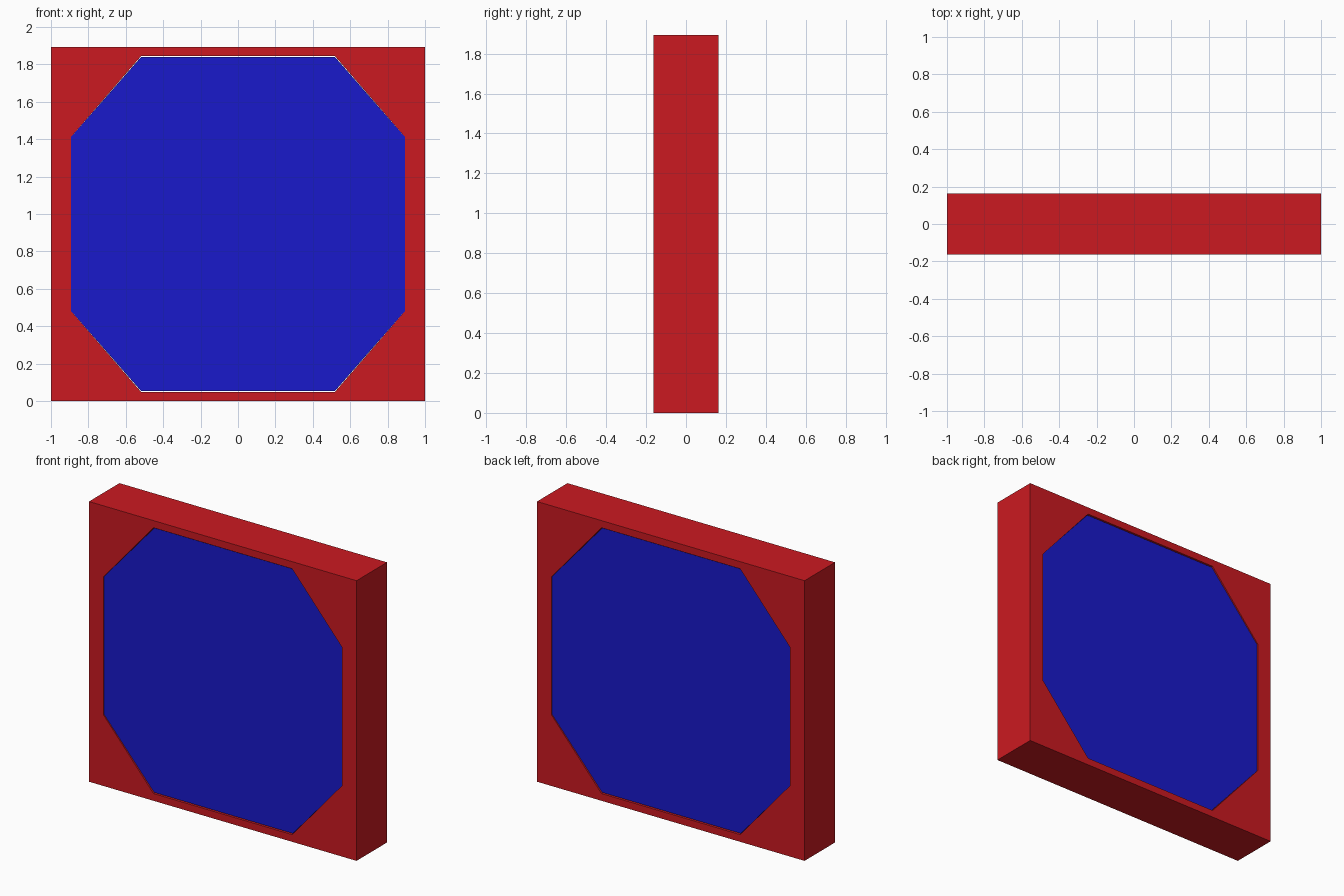
import bpy

if "Cube" in bpy.data.objects:
    bpy.data.objects.remove(bpy.data.objects["Cube"])

H = 1.893          # overall height
CZ = H / 2


def material(name, color):
    m = bpy.data.materials.new(name)
    m.diffuse_color = color
    m.use_nodes = True
    m.node_tree.nodes["Principled BSDF"].inputs["Base Color"].default_value = m.diffuse_color
    return m


def prism(name, profile, half_depth, mat=None):
    """Extrude an x/z outline along y, centred on y = 0."""
    n = len(profile)
    verts = [(x, y, z) for y in (-half_depth, half_depth) for x, z in profile]
    faces = [list(range(n)), list(range(2 * n - 1, n - 1, -1))]
    faces += [[i, i + n, (i + 1) % n + n, (i + 1) % n] for i in range(n)]
    mesh = bpy.data.meshes.new(name)
    mesh.from_pydata(verts, [], faces)
    obj = bpy.data.objects.new(name, mesh)
    bpy.context.collection.objects.link(obj)
    if mat:
        mesh.materials.append(mat)
    return obj


def octagon(hx, hz, cx=0.518, cz=0.465):
    """Rectangle with four cut corners, counter-clockwise seen from the front."""
    return [(x, CZ + z) for x, z in (
        (cx, -hz), (hx, -cz), (hx, cz), (cx, hz),
        (-cx, hz), (-hx, cz), (-hx, -cz), (-cx, -hz))]


red = material("red", (0.6, 0.01, 0.015, 1))
blue = material("blue", (0.01, 0.01, 0.6, 1))

# Square outer frame with an octagonal opening
frame = prism("frame", [(-1, 0), (1, 0), (1, H), (-1, H)], 0.1625, red)
cutter = prism("opening_cutter", octagon(0.893, 0.898), 0.4, red)
cutter.hide_render = True
cutter.hide_set(True)
cut = frame.modifiers.new("opening", 'BOOLEAN')
cut.operation = 'DIFFERENCE'
cut.solver = 'EXACT'
cut.object = cutter

# Panel filling the opening, with a hairline gap above and below
prism("panel", octagon(0.893, 0.893), 0.155, blue)
